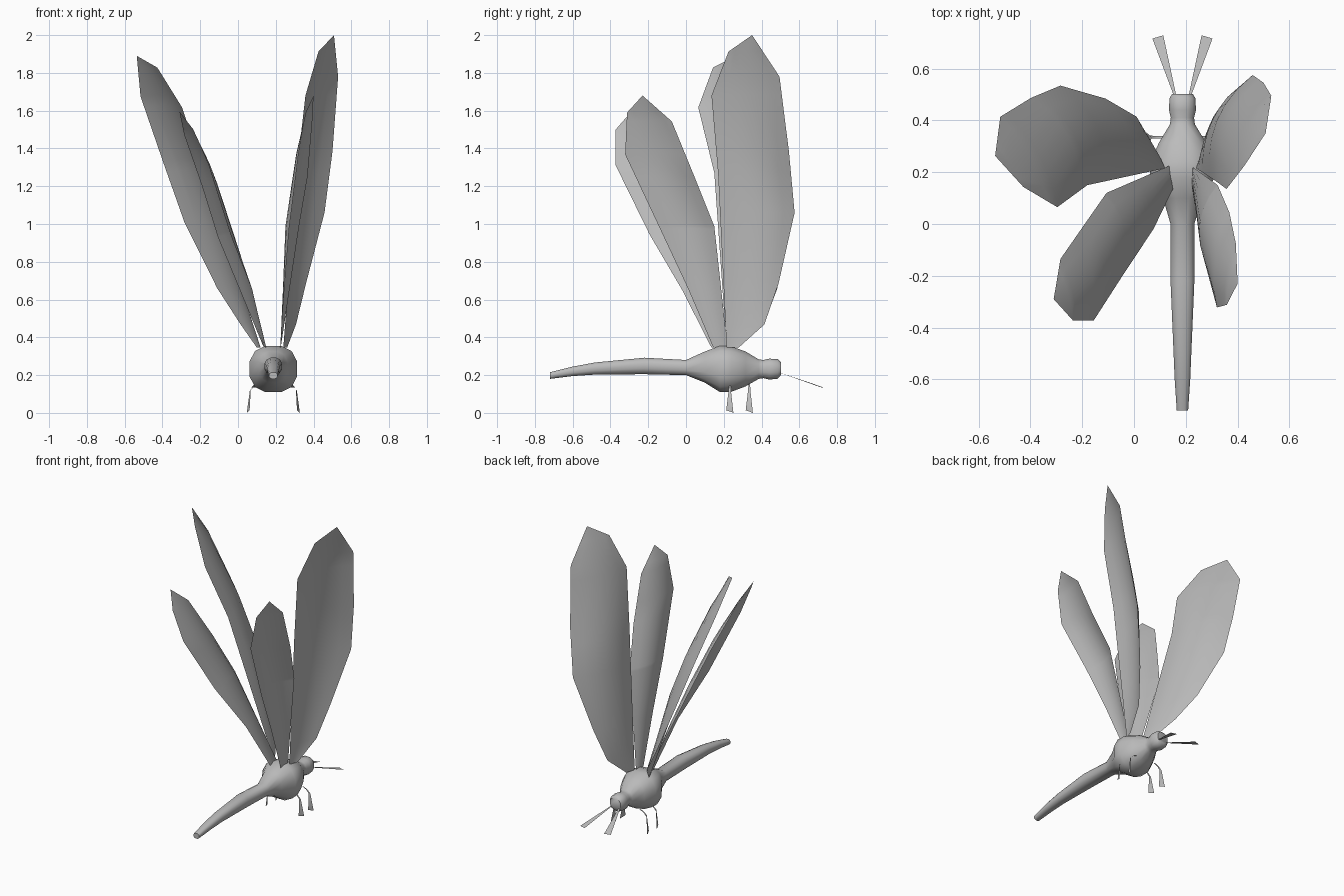
import bpy
import math
from mathutils import Vector

default_cube = bpy.data.objects.get("Cube")
if default_cube:
    bpy.data.objects.remove(default_cube, do_unlink=True)

# One plain grey for the whole insect
grey = bpy.data.materials.new("plain_grey")
grey.use_nodes = True
grey.diffuse_color = (0.5, 0.5, 0.5, 1)
grey.node_tree.nodes["Principled BSDF"].inputs["Base Color"].default_value = (0.5, 0.5, 0.5, 1)

CENTRE = 0.187
SIDES = 12
COLUMNS = 6
CAMBER = 0.145


def make_object(name, verts, faces, sharp_angle=50):
    """Create a smooth shaded mesh object that keeps strong edges sharp."""
    mesh = bpy.data.meshes.new(name)
    mesh.from_pydata([tuple(v) for v in verts], [], faces)
    mesh.materials.append(grey)
    mesh.shade_smooth()
    mesh.set_sharp_from_angle(angle=math.radians(sharp_angle))
    obj = bpy.data.objects.new(name, mesh)
    bpy.context.collection.objects.link(obj)
    return obj


def squarish(value):
    """Push a sine or cosine outwards for a rounded-square outline."""
    return math.copysign(abs(value) ** 0.82, value)


def make_body(name, sections):
    """Loft rounded-square rings; each section is y, half width, bottom, top."""
    verts, faces = [], []
    for y, half_width, bottom, top in sections:
        for i in range(SIDES):
            angle = math.tau * (i + 0.5) / SIDES
            verts.append((CENTRE + half_width * 1.03 * squarish(math.cos(angle)), y,
                          (bottom + top) / 2
                          + (top - bottom) / 2 * 1.03 * squarish(math.sin(angle))))
    for ring in range(len(sections) - 1):
        start = ring * SIDES
        for i in range(SIDES):
            j = (i + 1) % SIDES
            faces.append((start + i, start + j, start + SIDES + j, start + SIDES + i))
    last = (len(sections) - 1) * SIDES
    faces.append(tuple(reversed(range(SIDES))))
    faces.append(tuple(range(last, last + SIDES)))
    return make_object(name, verts, faces)


def point_at_height(edge, z):
    """Point on a rising edge at the given height."""
    for low, high in zip(edge, edge[1:]):
        if z <= high.z:
            return low.lerp(high, (z - low.z) / (high.z - low.z))
    return edge[-1].copy()


def make_wing(name, leading, trailing):
    """Thin sheet between two edges from root to tip, bulging inwards."""
    front = [Vector(p) for p in leading]
    rear = [Vector(p) for p in trailing] + [front[-1]]
    span = front[-1] - front[0]
    heights = sorted({p.z for p in front + rear})
    verts, faces = [], []
    for z in heights[:-1]:
        a, b = point_at_height(front, z), point_at_height(rear, z)
        # The bulge is square to the chord, faces the other wing, and
        # flattens out towards root and tip
        along = (z - heights[0]) / span.z
        depth = CAMBER * math.sin(math.pi * along) ** 0.7
        bulge = (b - a).cross(span).normalized() * (b - a).length * depth
        if bulge.x * span.x > 0:
            bulge.negate()
        for i in range(COLUMNS + 1):
            s = i / COLUMNS
            verts.append(a.lerp(b, s) + bulge * 4 * s * (1 - s))
    verts.append(front[-1])
    tip = len(verts) - 1
    width = COLUMNS + 1
    for start in range(0, tip, width):
        for i in range(start, start + COLUMNS):
            if start + width < tip:
                faces.append((i, i + 1, i + 1 + width, i + width))
            else:
                faces.append((i, i + 1, tip))
    return make_object(name, verts, faces, sharp_angle=80)


def make_ribbon(name, path, across):
    """Flat strip along a path; each path entry is a point and a half width."""
    verts, faces = [], []
    for point, half_width in path:
        offset = Vector(across) * half_width
        verts += [Vector(point) - offset, Vector(point) + offset]
    for i in range(0, len(verts) - 2, 2):
        faces.append((i, i + 1, i + 3, i + 2))
    return make_object(name, verts, faces)


# Tail, thorax and head in one lofted skin
make_body("body", [
    (-0.72, 0.022, 0.18, 0.215), (-0.6, 0.03, 0.195, 0.245),
    (-0.48, 0.035, 0.203, 0.267), (-0.22, 0.046, 0.205, 0.292),
    (0, 0.046, 0.2, 0.28), (0.1, 0.075, 0.16, 0.325),
    (0.18, 0.125, 0.11, 0.355), (0.24, 0.125, 0.112, 0.352),
    (0.315, 0.09, 0.14, 0.325), (0.385, 0.048, 0.18, 0.283),
    (0.41, 0.045, 0.184, 0.28), (0.44, 0.052, 0.177, 0.287),
    (0.485, 0.05, 0.18, 0.285), (0.502, 0.04, 0.2, 0.27)])

# Large front wings
make_wing("left_front_wing",
          [(0.26, 0.278, 0.345), (0.307, 0.415, 0.468), (0.36, 0.49, 0.685),
           (0.458, 0.575, 1.06), (0.5, 0.545, 1.383), (0.53, 0.495, 1.78),
           (0.508, 0.35, 2)],
          [(0.24, 0.215, 0.345), (0.31, 0.17, 1.27), (0.357, 0.135, 1.68),
           (0.426, 0.225, 1.913)])
make_wing("right_front_wing",
          [(0.1, 0.26, 0.345), (0.01, 0.414, 0.474), (-0.11, 0.484, 0.66),
           (-0.284, 0.534, 1.01), (-0.397, 0.487, 1.33), (-0.516, 0.414, 1.675),
           (-0.536, 0.263, 1.89)],
          [(0.12, 0.215, 0.345), (-0.18, 0.15, 1.27), (-0.296, 0.065, 1.617),
           (-0.427, 0.143, 1.828)])

# Smaller back wings
make_wing("left_back_wing",
          [(0.226, 0.22, 0.345), (0.323, 0.15, 0.987), (0.368, 0.045, 1.25),
           (0.393, -0.075, 1.543), (0.4, -0.23, 1.68)],
          [(0.223, 0.145, 0.345), (0.246, 0.01, 0.66), (0.27, -0.135, 0.97),
           (0.32, -0.322, 1.368), (0.358, -0.312, 1.59)])
make_wing("right_back_wing",
          [(0.137, 0.225, 0.345), (-0.106, 0.12, 0.93), (-0.19, 0, 1.2),
           (-0.284, -0.135, 1.47), (-0.31, -0.29, 1.595)],
          [(0.15, 0.135, 0.345), (0.075, -0.02, 0.65), (-0.04, -0.193, 0.945),
           (-0.155, -0.372, 1.31), (-0.236, -0.372, 1.5)])

# Antennae and legs, repeated on both sides
for label, side in (("left", 1), ("right", -1)):
    make_ribbon(label + "_antenna",
                [((CENTRE + side * 0.027, 0.49, 0.215), 0.004),
                 ((CENTRE + side * 0.095, 0.722, 0.135), 0.021)],
                (1, -side * 0.3, 0))
    for pair, y in (("front", 0.335), ("back", 0.232)):
        make_ribbon(label + "_" + pair + "_leg",
                    [((CENTRE + side * 0.07, y, 0.155), 0.004),
                     ((CENTRE + side * 0.1, y, 0.142), 0.005),
                     ((CENTRE + side * 0.122, y, 0.12), 0.006),
                     ((CENTRE + side * 0.133, y, 0.007), 0.019)],
                    (side * 0.4, 1, -0.35))
